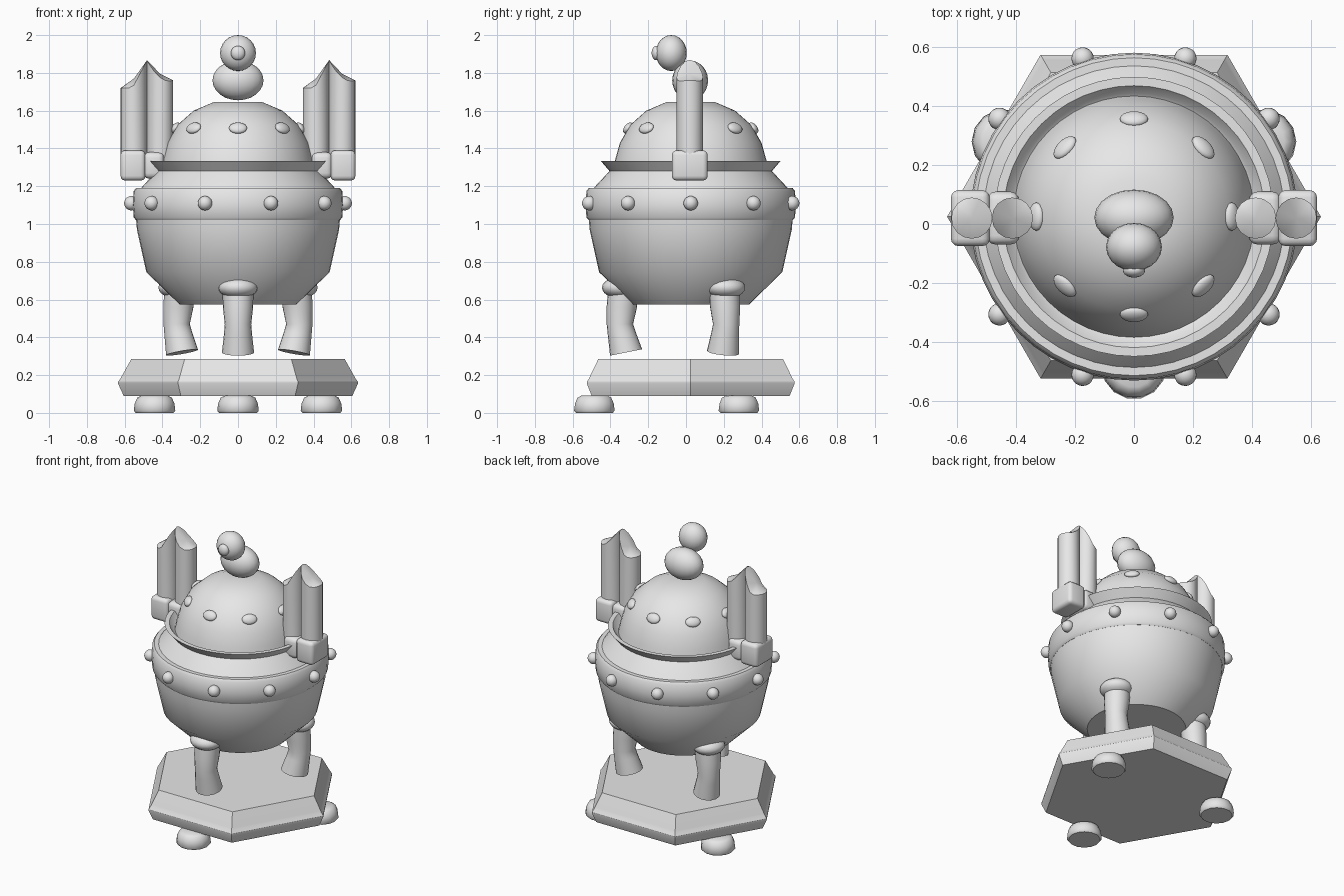
import bpy, bmesh, math
from mathutils import Matrix, Vector

if "Cube" in bpy.data.objects:
    bpy.data.objects.remove(bpy.data.objects["Cube"])

CY = 0.025  # depth of the main axis
GREY = (0.8, 0.8, 0.8, 1)
metal = bpy.data.materials.new("grey metal")
metal.use_nodes = True
metal.diffuse_color = GREY
metal.node_tree.nodes["Principled BSDF"].inputs["Base Color"].default_value = GREY


def finish(name, bm, angle=40):
    """Turn a bmesh into a shaded object with the shared material."""
    bmesh.ops.recalc_face_normals(bm, faces=bm.faces)
    mesh = bpy.data.meshes.new(name)
    bm.to_mesh(mesh)
    bm.free()
    mesh.materials.append(metal)
    obj = bpy.data.objects.new(name, mesh)
    bpy.context.collection.objects.link(obj)
    bpy.ops.object.select_all(action='DESELECT')
    obj.select_set(True)
    bpy.context.view_layer.objects.active = obj
    bpy.ops.object.shade_smooth_by_angle(angle=math.radians(angle))
    return obj


def skin(bm, rings):
    """Bridge successive rings of points and cap both ends."""
    loops = [[bm.verts.new(p) for p in ring] for ring in rings]
    n = len(loops[0])
    for a, b in zip(loops, loops[1:]):
        for i in range(n):
            j = (i + 1) % n
            bm.faces.new((a[i], a[j], b[j], b[i]))
    for loop in (loops[0], loops[-1]):
        hub = bm.verts.new(sum((v.co for v in loop), Vector()) / n)
        for i in range(n):
            bm.faces.new((loop[i], loop[(i + 1) % n], hub))


def circle(r, z, n, x=0, y=CY):
    return [Vector((x + r * math.cos(math.tau * i / n),
                    y + r * math.sin(math.tau * i / n), z)) for i in range(n)]


def lathe(name, profile, n=48, x=0, y=CY, angle=40):
    bm = bmesh.new()
    skin(bm, [circle(r, z, n, x, y) for r, z in profile])
    return finish(name, bm, angle)


def ball(name, centre, size, rot=Matrix.Identity(4)):
    bm = bmesh.new()
    bmesh.ops.create_uvsphere(bm, u_segments=20, v_segments=12, radius=1,
        matrix=Matrix.Translation(centre) @ rot @ Matrix.Diagonal((*size, 1)))
    return finish(name, bm, 60)


def polar(r, angle, z):
    return Vector((r * math.cos(angle), CY + r * math.sin(angle), z))


def block(name, low, high, bevel):
    low, high = Vector(low), Vector(high)
    bm = bmesh.new()
    bmesh.ops.create_cube(bm, size=1, matrix=Matrix.Translation((low + high) / 2)
                          @ Matrix.Diagonal((*(high - low), 1)))
    bmesh.ops.bevel(bm, geom=bm.edges[:], offset=bevel, segments=3,
                    profile=0.5, affect='EDGES')
    return finish(name, bm)


# Hexagonal plinth
lathe("plinth", [(0.605, 0.09), (0.635, 0.155), (0.635, 0.165), (0.62, 0.185),
                 (0.615, 0.195), (0.565, 0.285)], n=6, angle=25)

# Bowl, raised band, flared neck and domed lid
lathe("bowl", [(0.31, 0.575), (0.485, 0.745), (0.535, 0.97), (0.54, 1.03)])
lathe("band", [(0.54, 1.02), (0.552, 1.035), (0.557, 1.1), (0.552, 1.175),
               (0.54, 1.19), (0.5, 1.19)])
lathe("neck", [(0.52, 1.18), (0.505, 1.2), (0.43, 1.28), (0.475, 1.333),
               (0.445, 1.333), (0.42, 1.3), (0.39, 1.28)])
lathe("lid", [(0.415, 1.27), (0.4, 1.34), (0.375, 1.43), (0.32, 1.525),
              (0.235, 1.6), (0.13, 1.645)])

# Studs around the band
for i in range(10):
    ball("band_stud", polar(0.565, math.tau * i / 10, 1.11), (0.038,) * 3)

# Oval bosses lying on the lid
for i in range(8):
    a = math.tau * i / 8
    tilt = Matrix.Rotation(a, 4, 'Z') @ Matrix.Rotation(math.radians(52), 4, 'Y')
    ball("lid_boss", polar(0.332, a, 1.508), (0.034, 0.048, 0.02), tilt)

# Three bent legs with knobs, and three feet under the plinth
LEG = [(0.355, 0.66, 0.082, 0), (0.365, 0.56, 0.08, 0.05), (0.375, 0.47, 0.07, 0),
       (0.365, 0.42, 0.074, -0.1), (0.342, 0.32, 0.085, -0.2)]
for k in range(3):
    a = math.radians(-90 + 120 * k)
    out, side = Vector((math.cos(a), math.sin(a), 0)), Vector((-math.sin(a), math.cos(a), 0))
    bm = bmesh.new()
    rings = []
    for r, z, w, lean in LEG:
        c = polar(r, a, z)
        across = out + Vector((0, 0, lean))
        rings.append([c + w * (across * math.cos(t) + side * math.sin(t))
                      for t in (math.tau * i / 20 for i in range(20))])
    skin(bm, rings)
    finish("leg", bm)
    ball("leg_knob", polar(0.37, a, 0.663), (0.1, 0.105, 0.058),
         Matrix.Rotation(a, 4, 'Z'))
    foot = polar(0.51, a, 0)
    lathe("foot", [(0.1, 0), (0.11, 0.012), (0.105, 0.05), (0.092, 0.08),
                   (0.07, 0.092)], n=14, x=foot.x, y=foot.y, angle=50)


# Upright handles: a short post beside a tall one with a slanted tip
def post(name, x, top):
    bm = bmesh.new()
    ring = circle(0.07, 1.3, 16, x, 0.02)
    tip = [Vector((p.x, p.y, top(p.x - x, p.y - 0.02))) for p in ring]
    skin(bm, [ring, tip])
    finish(name, bm, 45)


def short_top(dx, dy):
    return 1.72 if dx < -0.01 else 1.735 + 1.9 * dx


def tall_top(dx, dy):
    return 1.815 - 0.78 * dx - 8 * dy * dy


for s, label in ((-1, "right"), (1, "left")):
    post(label + "_handle_short_post", s * 0.482 - 0.069, short_top)
    post(label + "_handle_tall_post", s * 0.482 + 0.069, tall_top)
    xs = sorted((s * 0.49, s * 0.622))
    block(label + "_handle_socket", (xs[0], -0.075, 1.23), (xs[1], 0.115, 1.39), 0.025)
    xs = sorted((s * 0.39, s * 0.5))
    block(label + "_handle_bracket", (xs[0], -0.07, 1.24), (xs[1], 0.11, 1.38), 0.03)

# Finial on the lid: a squat body, a head and a small nose
ball("finial_body", (0, 0.022, 1.76), (0.135, 0.095, 0.105))
ball("finial_head", (0, -0.078, 1.905), (0.095, 0.082, 0.095))
ball("finial_nose", (0, -0.157, 1.905), (0.038, 0.025, 0.038))
